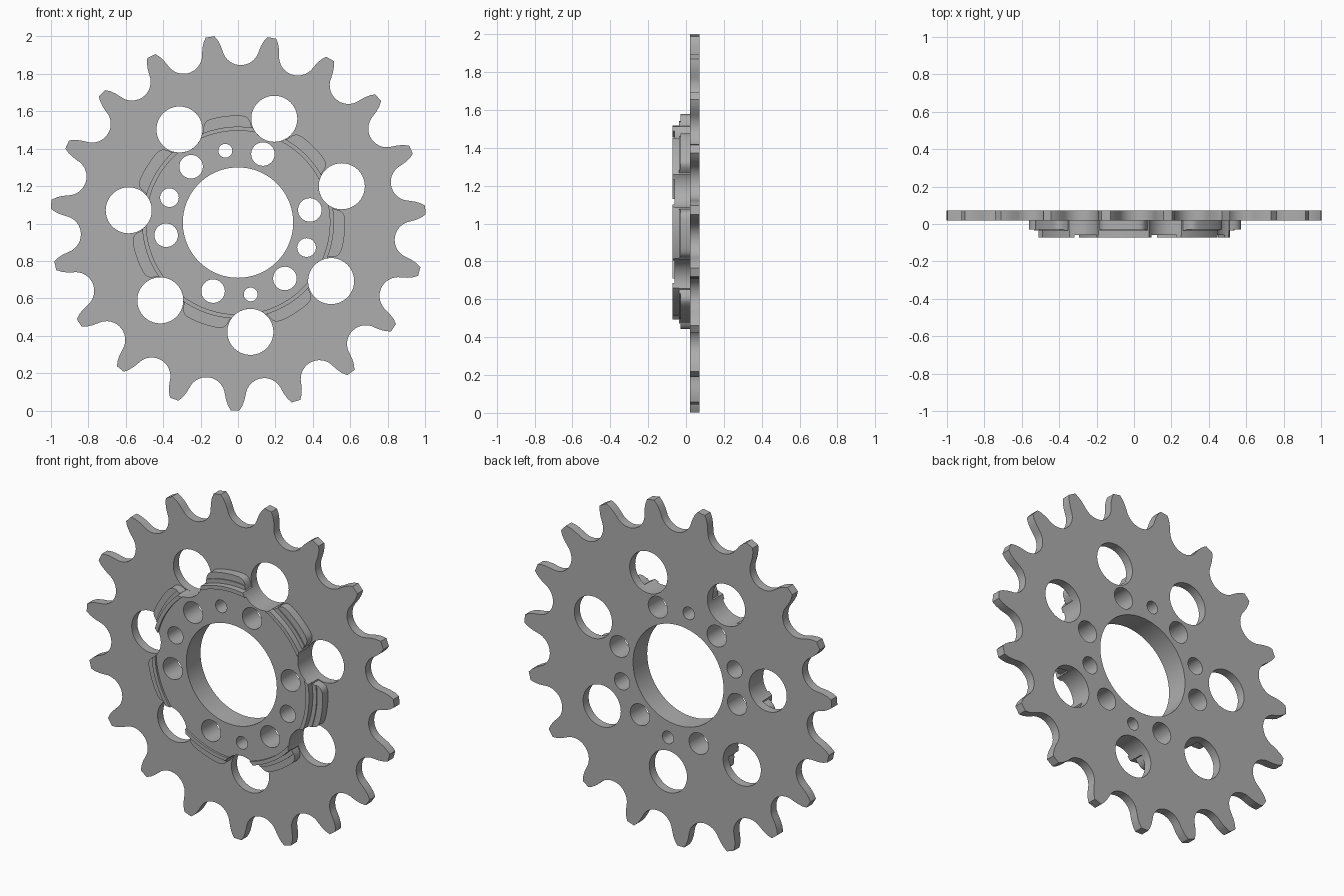
import bpy, bmesh
from math import sin, cos, radians, degrees, sqrt, asin, pi

cube = bpy.data.objects.get("Cube")
if cube:
    bpy.data.objects.remove(cube, do_unlink=True)

TEETH, LOBES = 19, 7
CENTRE_Z = 1.005
TOOTH_START = radians(-90.9)
HOLE_START, HOLE_DIST, HOLE_R = radians(19.3), 0.588, 0.123

steel = bpy.data.materials.new("grey_steel")
steel.use_nodes = True
steel.diffuse_color = (0.42, 0.42, 0.42, 1)
steel.node_tree.nodes["Principled BSDF"].inputs["Base Color"].default_value = steel.diffuse_color


def polar(r, a):
    return r * cos(a), r * sin(a)


def circle(r, centre=(0, 0), n=48):
    return [(centre[0] + r * cos(2 * pi * i / n), centre[1] + r * sin(2 * pi * i / n))
            for i in range(n)]


def flat_part(name, loops, front, back):
    """Extrude closed loops (inner loops become holes) between two y depths."""
    curve = bpy.data.curves.new(name, "CURVE")
    curve.dimensions = "2D"
    curve.fill_mode = "BOTH"
    curve.extrude = (back - front) / 2
    for loop in loops:
        spline = curve.splines.new("POLY")
        spline.points.add(len(loop) - 1)
        for p, (x, y) in zip(spline.points, loop):
            p.co = (x, y, 0, 1)
        spline.use_cyclic_u = True
    temp = bpy.data.objects.new(name + "_curve", curve)
    bpy.context.collection.objects.link(temp)
    deps = bpy.context.evaluated_depsgraph_get()
    mesh = bpy.data.meshes.new_from_object(temp.evaluated_get(deps))
    bpy.data.objects.remove(temp, do_unlink=True)

    bm = bmesh.new()
    bm.from_mesh(mesh)
    bmesh.ops.remove_doubles(bm, verts=bm.verts, dist=0.00005)
    bmesh.ops.recalc_face_normals(bm, faces=bm.faces)
    bm.to_mesh(mesh)
    bm.free()
    mesh.materials.clear()
    mesh.materials.append(steel)
    mesh.name = name
    obj = bpy.data.objects.new(name, mesh)
    obj.rotation_euler.x = pi / 2
    obj.location = (0, (front + back) / 2, CENTRE_Z)
    bpy.context.collection.objects.link(obj)
    bpy.ops.object.select_all(action="DESELECT")
    obj.select_set(True)
    bpy.context.view_layer.objects.active = obj
    bpy.ops.object.shade_smooth_by_angle(angle=radians(30))
    return obj


# Toothed outline: a round roller seat with flared flanks, repeated per gap
seat = [(0.1 * sin(radians(d)), 0.942 - 0.1 * cos(radians(d))) for d in range(-75, 76, 10)]
flank = [(0.108, 0.945), (0.123, 0.972), (0.142, 0.994)]
gap = [(-u, v) for u, v in reversed(flank)] + seat + flank
teeth = []
for i in range(TEETH):
    a = TOOTH_START + (i + 0.5) * 2 * pi / TEETH
    # travel counter-clockwise around the rim
    teeth += [(v * cos(a) - u * sin(a), v * sin(a) + u * cos(a)) for u, v in gap]

# Bore and bolt holes shared by the plate and hub
bore = circle(0.295, n=96)
bolts = [circle(0.063, polar(0.39, radians(10 + 60 * k)), 32) for k in range(6)]
for angle, r in ((100, 0.037), (280, 0.037), (160, 0.05), (340, 0.05)):
    bolts.append(circle(r, polar(0.39, radians(angle)), 32))
windows = [circle(HOLE_R, polar(HOLE_DIST, HOLE_START + 2 * pi * k / LOBES), 64)
           for k in range(LOBES)]

flat_part("toothed_plate", [teeth, bore] + bolts + windows, 0.02, 0.072)


# Hub tiers: round outlines bitten by the large windows
def offset_from_window(a):
    step = 2 * pi / LOBES
    return (a - HOLE_START + step / 2) % step - step / 2


def tier_radius(a, r):
    d = offset_from_window(a)
    if abs(d) < asin(HOLE_R / HOLE_DIST):
        r = min(r, HOLE_DIST * cos(d) - sqrt(HOLE_R ** 2 - (HOLE_DIST * sin(d)) ** 2))
    return r


def pad_radius(a):
    t = (pi / LOBES - abs(offset_from_window(a))) / radians(14.5)
    return 0.515 + 0.058 * max(0, 1 - t ** 8)


STEPS = 840
angles = [2 * pi * i / STEPS for i in range(STEPS)]
pads = [polar(tier_radius(a, pad_radius(a)), a) for a in angles]
shoulder = [polar(tier_radius(a, min(0.537, pad_radius(a))), a) for a in angles]
hub = [polar(tier_radius(a, 0.513), a) for a in angles]
flat_part("hub_pads", [pads, bore] + bolts, -0.03, 0.02)
flat_part("hub_shoulder", [shoulder, bore] + bolts, -0.036, -0.03)
flat_part("hub_face", [hub, bore] + bolts, -0.06, -0.036)

# Raised lip, one arc on each lobe
LIP_IN = 0.491
for k in range(LOBES):
    mid = HOLE_START + (k + 0.5) * 2 * pi / LOBES
    span = [mid + radians(d * 0.25) for d in range(-100, 101)]
    span = [a for a in span if tier_radius(a, 0.513) > LIP_IN + 0.001]
    outer = [polar(tier_radius(a, 0.513), a) for a in span]
    inner = [polar(LIP_IN, a) for a in reversed(span)]
    flat_part(f"hub_lip_{k + 1}", [outer + inner], -0.072, -0.06)
